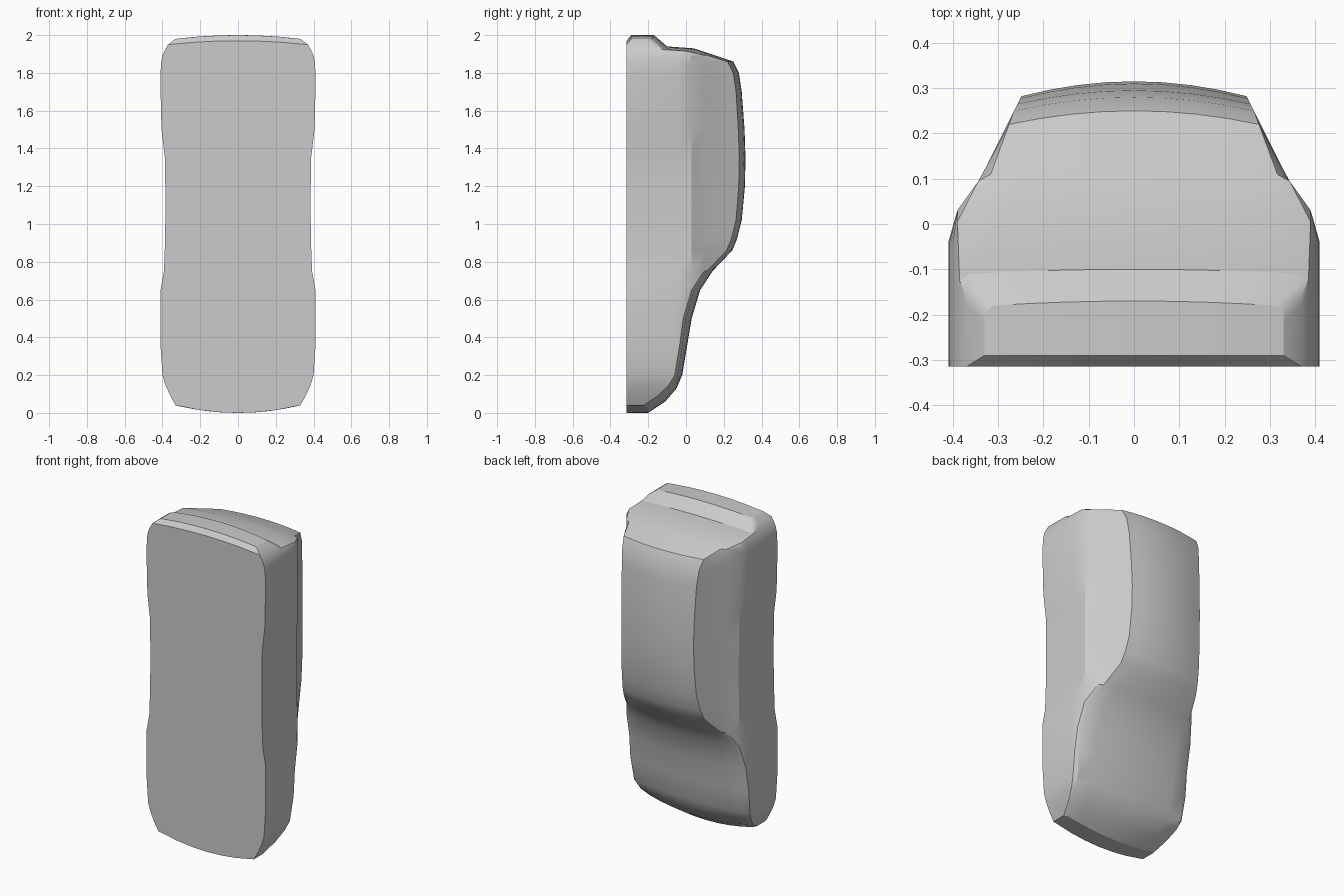
import bpy, bmesh, math

if "Cube" in bpy.data.objects:
    bpy.data.objects.remove(bpy.data.objects["Cube"], do_unlink=True)

# Single grey finish
grey = bpy.data.materials.new("body_grey")
grey.use_nodes = True
colour = (0.6, 0.6, 0.6, 1)
grey.diffuse_color = colour
grey.node_tree.nodes["Principled BSDF"].inputs["Base Color"].default_value = colour

FLOOR = -0.315
# Widest half width at each height above the flat floor
FLANK = [(FLOOR, .41), (-.04, .41), (.03, .39), (.10, .34), (.25, .285), (.29, .265)]
# Stations from nose to tail: z, half width, crest height, crown
STATIONS = [
    (0, .33, -.20, .01), (.06, .36, -.11, .02), (.13, .385, -.05, .025),
    (.20, .40, -.02, .025), (.35, .41, .005, .025), (.50, .41, .03, .03),
    (.65, .41, .075, .03), (.75, .392, .14, .03), (.86, .388, .245, .03),
    (.92, .386, .27, .03), (1.02, .385, .295, .03), (1.2, .385, .312, .033),
    (1.35, .387, .315, .033), (1.5, .405, .31, .033), (1.7, .41, .295, .03),
    (1.8, .41, .28, .03), (1.86, .407, .25, .03), (1.9, .40, .13, .02),
    (1.93, .39, .04, .02), (1.94, .385, -.10, .01), (1.97, .37, -.135, .01),
    (2.0, .33, -.17, .01),
]


def flank(y):
    for (a, wa), (b, wb) in zip(FLANK, FLANK[1:]):
        if y <= b:
            return wa + (wb - wa) * (y - a) / (b - a)
    return FLANK[-1][1]


def bowed(z, x):
    # Nose and tail curve away towards the corners
    bow = (x / .33) ** 2
    return z + .04 * bow * max(0, 1 - z / .2) - .02 * bow * max(0, (z - 1.85) / .15)


def section(z, width, crest, crown):
    floor = -.29 if z == 2.0 else FLOOR
    edge = crest - crown
    heights = [floor] + [min(y, edge - gap) for y, gap in
                         ((-.04, .06), (.03, .035), (.10, .015))]
    half = [(min(width, flank(y)), y) for y in heights]
    rim = min(width, flank(edge)) - .02
    half += [(rim, edge)]
    half += [(rim * f, crest - crown * f * f) for f in (.75, .5, .25)]
    outline = half + [(0, crest)] + [(-x, y) for x, y in reversed(half)]
    outline += [(rim * f, floor) for f in (-.66, -.33, 0, .33, .66)]
    return [(x, y, bowed(z, x)) for x, y in outline]


# Body shell lofted through the stations
bm = bmesh.new()
rings = [[bm.verts.new(p) for p in section(*s)] for s in STATIONS]
for low, high in zip(rings, rings[1:]):
    for i in range(len(low)):
        j = (i + 1) % len(low)
        bm.faces.new((low[i], low[j], high[j], high[i]))
bm.faces.new(rings[0])
bm.faces.new(rings[-1])
bmesh.ops.triangulate(bm, faces=[f for f in bm.faces if len(f.verts) > 4])
bmesh.ops.recalc_face_normals(bm, faces=bm.faces)
mesh = bpy.data.meshes.new("body_shell")
bm.to_mesh(mesh)
bm.free()
mesh.materials.append(grey)
body = bpy.data.objects.new("body_shell", mesh)
bpy.context.collection.objects.link(body)
bpy.context.view_layer.objects.active = body
body.select_set(True)
bpy.ops.object.shade_smooth_by_angle(angle=math.radians(25))
